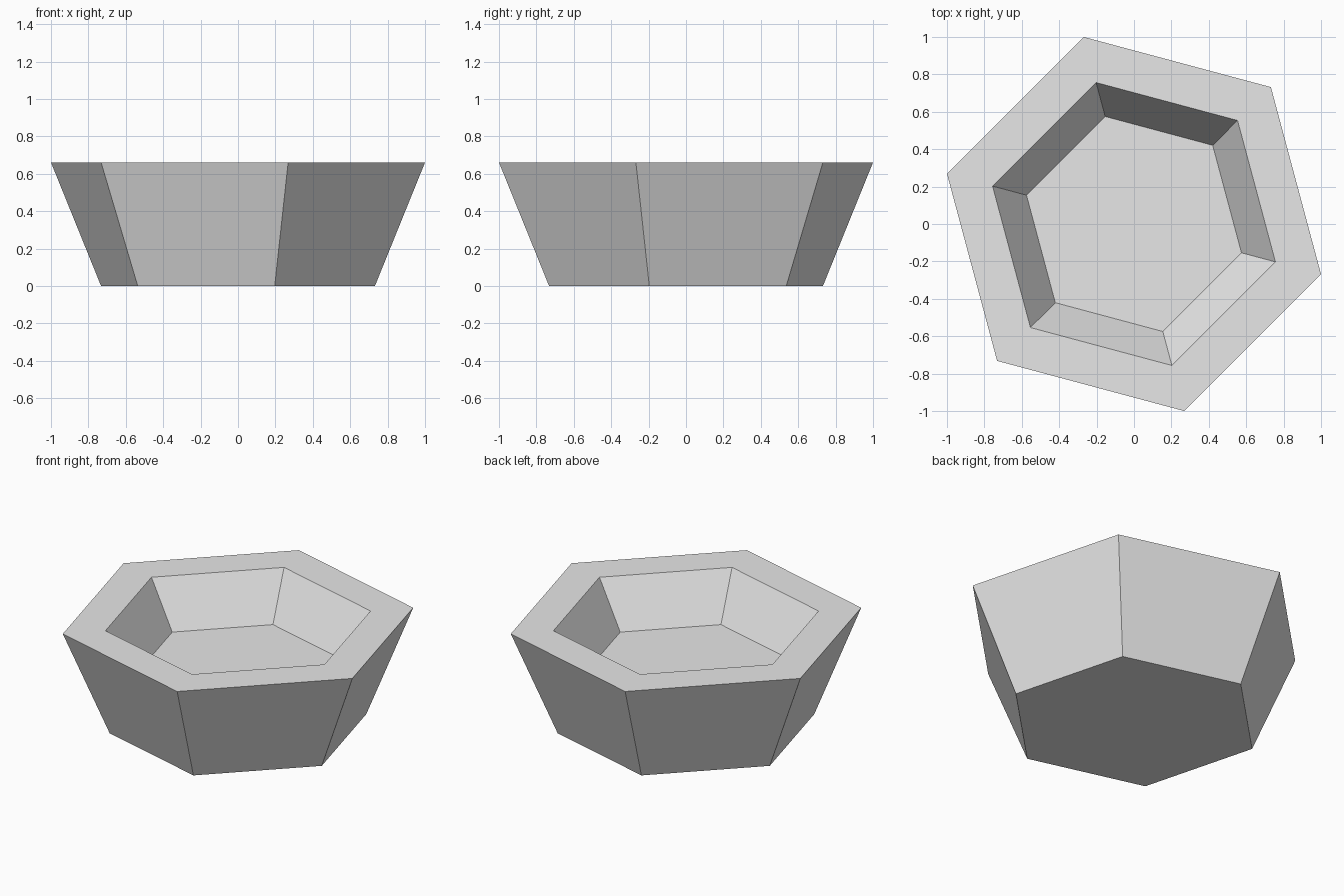
import bpy
import bmesh
from math import cos, sin, radians, tau

SIDES = 6
TURN = radians(-15)

cube = bpy.data.objects.get("Cube")
if cube:
    bpy.data.objects.remove(cube, do_unlink=True)

# Single light grey
grey = bpy.data.materials.new("light_grey")
grey.use_nodes = True
colour = (0.8, 0.8, 0.8, 1)
grey.diffuse_color = colour
grey.node_tree.nodes["Principled BSDF"].inputs["Base Color"].default_value = colour

# Profile of (radius, height): base, outer rim, inner rim, recessed floor
profile = [(0.758, 0), (1.035, 0.66), (0.783, 0.66), (0.595, 0.375)]

bm = bmesh.new()


def ring(radius, height):
    angles = [TURN + tau * i / SIDES for i in range(SIDES)]
    return [bm.verts.new((radius * cos(a), radius * sin(a), height)) for a in angles]


rings = [ring(r, z) for r, z in profile]

# Outer walls, rim and inner walls
for low, high in zip(rings, rings[1:]):
    for i in range(SIDES):
        j = (i + 1) % SIDES
        bm.faces.new((low[i], low[j], high[j], high[i]))

# Underside and recessed floor
bm.faces.new(rings[0][::-1])
bm.faces.new(rings[-1])
bmesh.ops.recalc_face_normals(bm, faces=bm.faces)

mesh = bpy.data.meshes.new("hexagonal_bowl")
bm.to_mesh(mesh)
bm.free()
mesh.materials.append(grey)
bowl = bpy.data.objects.new("hexagonal_bowl", mesh)
bpy.context.collection.objects.link(bowl)
